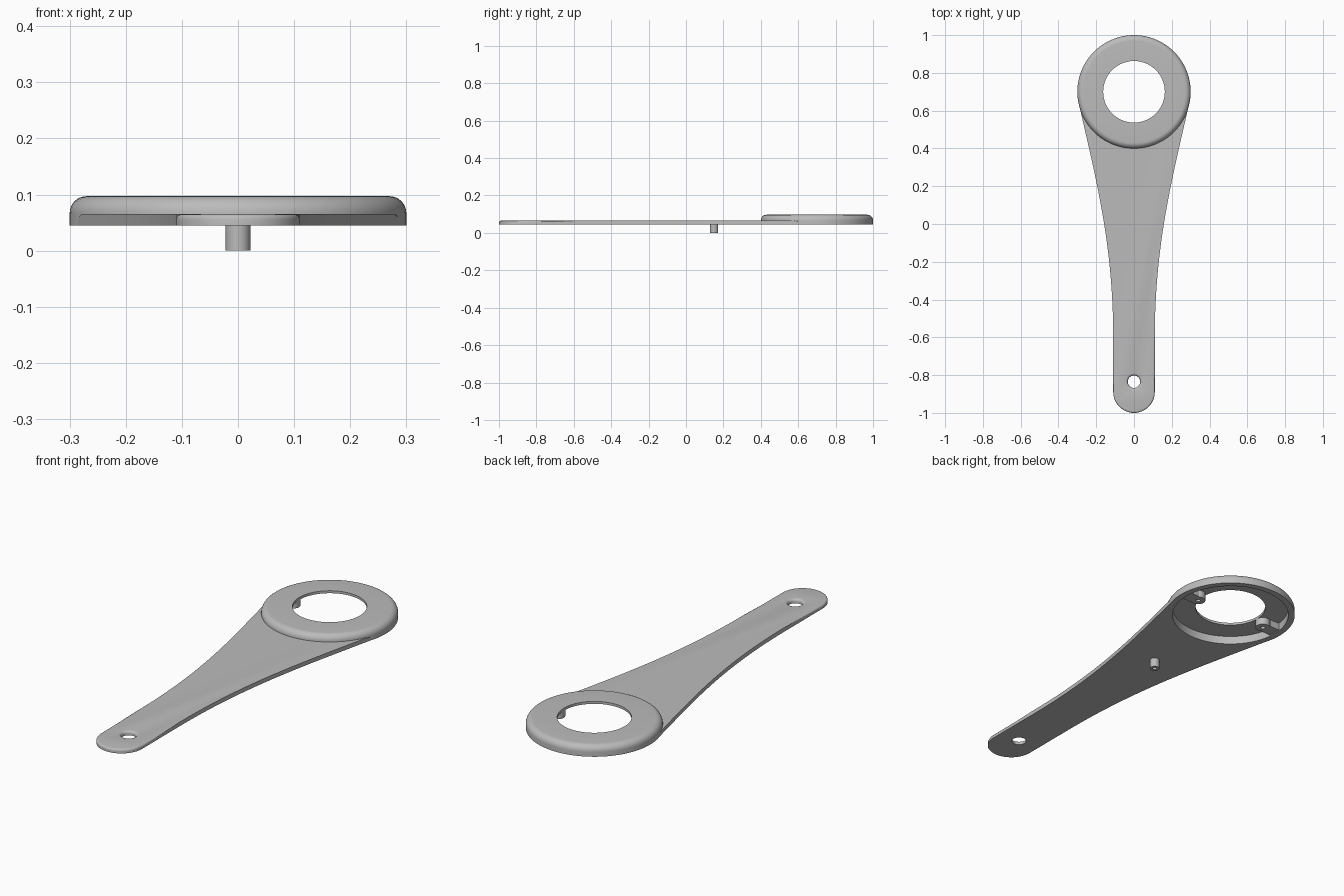
import bpy, bmesh, math
from mathutils import Vector
from mathutils.geometry import interpolate_bezier

cube = bpy.data.objects.get("Cube")
if cube:
    bpy.data.objects.remove(cube, do_unlink=True)

grey = bpy.data.materials.new("matte grey")
grey.use_nodes = True
colour = (0.5, 0.5, 0.5, 1)
grey.diffuse_color = colour
grey.node_tree.nodes["Principled BSDF"].inputs["Base Color"].default_value = colour

BASE, DECK, TOP = 0.045, 0.065, 0.097
RING_Y, HOLE_Y = 0.7, -0.835


def finish(name, bm):
    bmesh.ops.remove_doubles(bm, verts=bm.verts, dist=1e-5)
    bmesh.ops.recalc_face_normals(bm, faces=bm.faces)
    mesh = bpy.data.meshes.new(name)
    bm.to_mesh(mesh)
    bm.free()
    mesh.materials.append(grey)
    ob = bpy.data.objects.new(name, mesh)
    bpy.context.collection.objects.link(ob)
    return ob


def lathe(name, profile, x, y, steps):
    """Turn a closed (radius, height) profile around a vertical axis."""
    bm = bmesh.new()
    vs = [bm.verts.new((x + r, y, z)) for r, z in profile]
    es = [bm.edges.new((vs[i - 1], vs[i])) for i in range(len(vs))]
    bmesh.ops.spin(bm, geom=vs + es, cent=(x, y, 0), axis=(0, 0, 1),
                   angle=math.tau, steps=steps, use_merge=False)
    return finish(name, bm)


def smooth(ob):
    bpy.ops.object.select_all(action='DESELECT')
    ob.select_set(True)
    bpy.context.view_layer.objects.active = ob
    bpy.ops.object.shade_smooth_by_angle(angle=math.radians(35))


def cut(ob, cutter):
    mod = ob.modifiers.new("cut", 'BOOLEAN')
    mod.operation = 'DIFFERENCE'
    mod.solver = 'EXACT'
    mod.object = cutter
    bpy.context.view_layer.objects.active = ob
    bpy.ops.object.modifier_apply(modifier=mod.name)
    bpy.data.objects.remove(cutter, do_unlink=True)


# Handle: rounded tip flowing into the ring, with a softened top edge
tip_r = 0.11
side = [Vector((tip_r * math.sin(a), -1 + tip_r - tip_r * math.cos(a)))
        for a in (math.pi / 2 * i / 16 for i in range(17))]
side += interpolate_bezier(Vector((tip_r, -0.6)), Vector((tip_r, -0.1)),
                           Vector((0.205, 0.25)), Vector((0.288, 0.62)), 28)
outline = side + [Vector((-p.x, p.y)) for p in reversed(side[1:])]
bm = bmesh.new()
base = bm.faces.new([bm.verts.new((p.x, p.y, BASE)) for p in outline])
ext = bmesh.ops.extrude_face_region(bm, geom=[base], use_keep_orig=True)["geom"]
for v in ext:
    if isinstance(v, bmesh.types.BMVert):
        v.co.z = DECK
rim = [e for e in bm.edges if all(v.co.z > BASE + 0.01 for v in e.verts)]
bmesh.ops.bevel(bm, geom=rim, offset=0.009, segments=4, profile=0.5, affect='EDGES')
handle = finish("handle", bm)

# Ring recess and flared hanging hole cut from the handle
cut(handle, lathe("recess_cutter", [(0, 0.02), (0.275, 0.02), (0.275, 0.08), (0, 0.08)],
                  0, RING_Y, 96))
flare = [(0.045 - 0.012 * math.sin(a), DECK - 0.012 * (1 - math.cos(a)))
         for a in (math.pi / 2 * i / 5 for i in range(6))]
cut(handle, lathe("hole_cutter", [(0, 0.08), (0.045, 0.08)] + flare
                  + [(0.033, 0.02), (0, 0.02)], 0, HOLE_Y, 40))
smooth(handle)

# Ring cap: rounded outer shoulder, hollow underneath
fillet = 0.03
shoulder = [(0.3 - fillet + fillet * math.cos(a), TOP - fillet + fillet * math.sin(a))
            for a in (math.pi / 2 * i / 8 for i in range(9))]
smooth(lathe("ring_cap", [(0.163, 0.085), (0.27, 0.085), (0.27, BASE), (0.3, BASE)]
             + shoulder + [(0.163, TOP)], 0, RING_Y, 96))


def hollow_peg(name, x, y, r, bore, low, high):
    deep = low + 0.02
    smooth(lathe(name, [(0, deep), (bore, deep), (bore, low), (r, low),
                        (r, high), (0, high)], x, y, 32))


# Peg under the handle
hollow_peg("under_peg", 0, 0.15, 0.022, 0.01, 0, 0.05)

# Pair of bosses inside the ring, each braced to the outer wall
for s, label in ((1, "left"), (-1, "right")):
    hollow_peg(label + "_boss", s * 0.197, RING_Y, 0.034, 0.011, 0.05, 0.09)
    bm = bmesh.new()
    bmesh.ops.create_cube(bm, size=1)
    for v in bm.verts:
        v.co = (s * (0.248 + v.co.x * 0.06), RING_Y + v.co.y * 0.064, 0.07 + v.co.z * 0.04)
    finish(label + "_boss_brace", bm)
